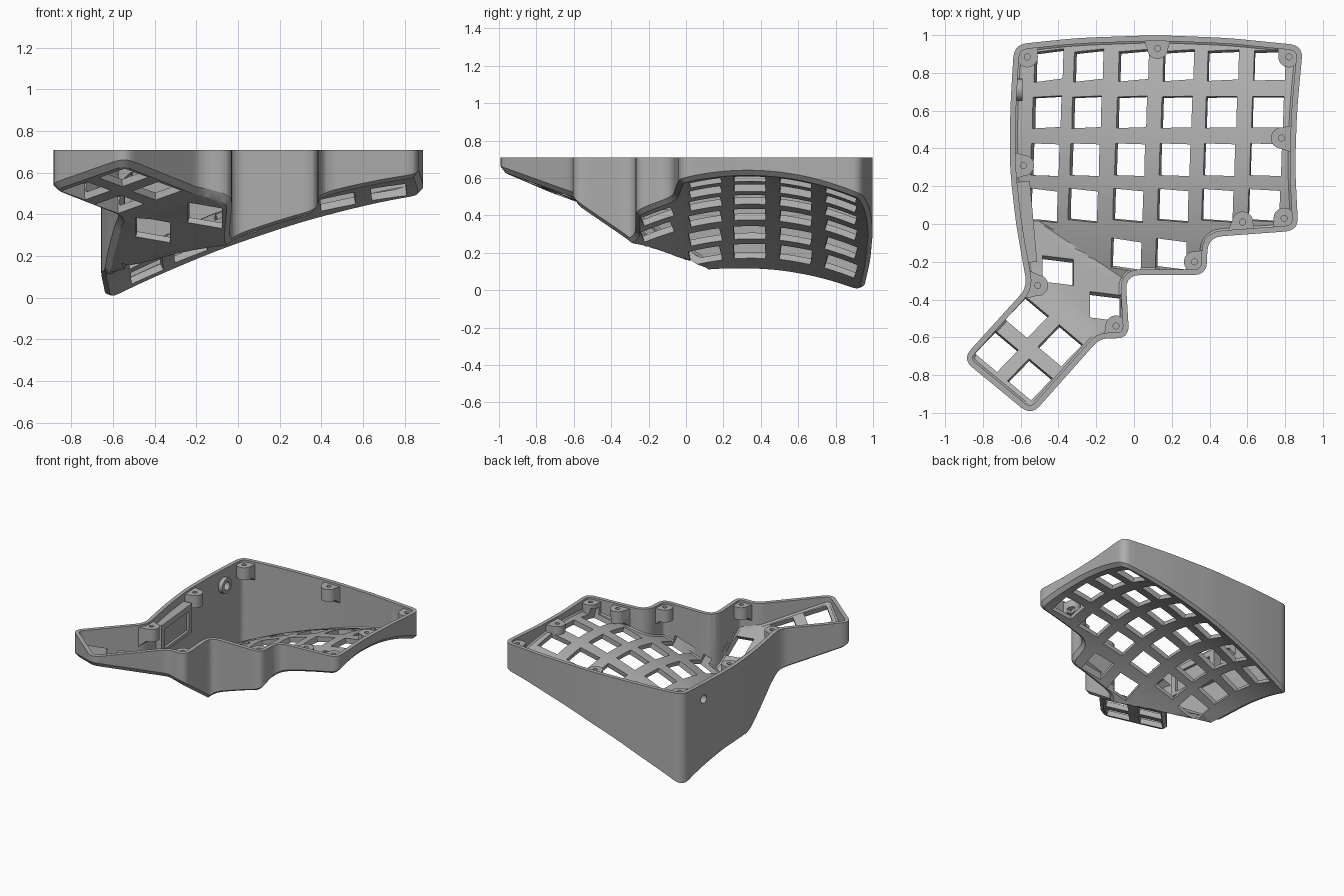
import bpy, bmesh, math
from mathutils import Vector, Matrix

if "Cube" in bpy.data.objects:
    bpy.data.objects.remove(bpy.data.objects["Cube"], do_unlink=True)

RIM = 0.71
grey = bpy.data.materials.new("plain grey")
grey.use_nodes = True
GREY = (0.42, 0.42, 0.42, 1)
grey.diffuse_color = GREY
grey.node_tree.nodes["Principled BSDF"].inputs["Base Color"].default_value = GREY


# Underside height: curved main field, thumb slope and outer thumb plane
def height(x, y):
    main = 0.41 + 0.37 * x - 0.15 * x * x - 0.36 * (y - 0.33) ** 2
    slope = 0.28 - 0.7 * (y + 0.33) - 0.26 * (x + 0.05)
    outer = 0.52 + 0.033 * (x + 0.9) - 0.387 * (y + 0.72)
    return max(main, min(slope, outer))


# Case outline, counter-clockwise: x, y, corner radius
OUTLINE = [
    (-0.635, 0.95, .07), (-0.655, 0.62, .1), (-0.658, 0.3, .1), (-0.625, 0, .1),
    (-0.565, -0.335, .06), (-0.91, -0.715, .07), (-0.545, -1.015, .07),
    (-0.18, -0.605, .05), (-0.025, -0.605, .07), (-0.045, -0.27, .08),
    (0.385, -0.27, .07), (0.39, -0.07, .08), (0.87, -0.035, .07),
    (0.853, 0.3, .1), (0.863, 0.6, .1), (0.895, 0.945, .07),
    (0.5, 0.985, .1), (0.12, 1.0, .1), (-0.3, 0.985, .1)]


def rounded(points, steps=5):
    out = []
    for i, (x, y, r) in enumerate(points):
        p = Vector((x, y))
        a = Vector(points[i - 1][:2]) - p
        b = Vector(points[(i + 1) % len(points)][:2]) - p
        a, b = p + a.normalized() * r, p + b.normalized() * r
        for k in range(steps + 1):
            t = k / steps
            out.append(a * (1 - t) ** 2 + p * 2 * t * (1 - t) + b * t * t)
    return out


def inset(points, d):
    out = []
    for i, p in enumerate(points):
        e1 = (p - points[i - 1]).normalized()
        e2 = (points[(i + 1) % len(points)] - p).normalized()
        n = Vector((-e1.y - e2.y, e1.x + e2.x)).normalized()
        out.append(p + n * d / max(0.5, n.dot(Vector((-e1.y, e1.x)))))
    return out


def make_object(name, bm, helper=False):
    bmesh.ops.recalc_face_normals(bm, faces=bm.faces[:])
    mesh = bpy.data.meshes.new(name)
    bm.to_mesh(mesh)
    bm.free()
    mesh.materials.append(grey)
    ob = bpy.data.objects.new(name, mesh)
    bpy.context.collection.objects.link(ob)
    ob.hide_render = helper
    return ob


# Prism whose floor follows the underside, with a chamfered floor edge
def shell_solid(name, ring, chamfer, lift, top, helper=False):
    bm = bmesh.new()
    a = [bm.verts.new((p.x, p.y, chamfer)) for p in ring]
    b = [bm.verts.new((p.x, p.y, 0)) for p in inset(ring, chamfer)]
    n = len(a)
    for i in range(n):
        j = (i + 1) % n
        bm.faces.new((a[i], a[j], b[j], b[i]))
    bmesh.ops.triangulate(bm, faces=[bm.faces.new(b)])
    cuts = [((i * 0.06, 0, 0), (1, 0, 0)) for i in range(-15, 16)]
    cuts += [((0, i * 0.06, 0), (0, 1, 0)) for i in range(-16, 17)]
    cuts += [((-0.52, 0.02, 0), (0.32, 0.48, 0)), ((-0.57, -0.33, 0), (0.27, 0.4, 0))]
    for co, no in cuts:
        bmesh.ops.bisect_plane(bm, geom=bm.verts[:] + bm.edges[:] + bm.faces[:],
                               dist=1e-5, plane_co=co, plane_no=no)
    for v in bm.verts:
        v.co.z += height(v.co.x, v.co.y) + lift
    rim = [e for e in bm.edges if e.is_boundary]
    new = bmesh.ops.extrude_edge_only(bm, edges=rim)["geom"]
    for v in new:
        if isinstance(v, bmesh.types.BMVert):
            v.co.z = top
    lid = [e for e in new if isinstance(e, bmesh.types.BMEdge) and e.is_boundary]
    bmesh.ops.holes_fill(bm, edges=lid, sides=0)
    bmesh.ops.triangulate(bm, faces=bm.faces[:])
    return make_object(name, bm, helper)


def boolean(target, cutter):
    mod = target.modifiers.new("cut", "BOOLEAN")
    mod.operation, mod.solver, mod.object = "DIFFERENCE", "EXACT", cutter
    bpy.context.view_layer.objects.active = target
    bpy.ops.object.modifier_apply(modifier=mod.name)
    bpy.data.objects.remove(cutter, do_unlink=True)


def add_box(bm, size, matrix):
    bmesh.ops.create_cube(bm, size=1, matrix=matrix @ Matrix.Diagonal((*size, 1)))


def add_cylinder(bm, r, depth, matrix):
    bmesh.ops.create_cone(bm, cap_ends=True, segments=20, radius1=r, radius2=r,
                          depth=depth, matrix=matrix)


ring = rounded(OUTLINE)
case = shell_solid("keyboard_case", ring, 0.025, 0, RIM)
cavity = shell_solid("cavity", inset(ring, 0.03), 0.01, 0.04, RIM + 0.1, True)

# Screw posts: rounded tongues growing from the wall
POSTS = [(-.565, .885), (.125, .93), (.82, .885), (.78, .455), (.795, .03),
         (.575, .01), (.32, -.2), (-.095, -.54), (-.51, -.325), (-.585, .31)]
bm = bmesh.new()
for post in POSTS:
    c = Vector(post)
    wall = min((a.lerp(b, k / 10) for a, b in zip(ring, ring[1:] + ring[:1])
                for k in range(10)), key=lambda p: (p - c).length)
    d = (wall - c).normalized()
    s = Vector((-d.y, d.x))
    reach = (wall - c).length - 0.01
    prof = [(c + s * 0.056 * math.cos(t) - d * 0.056 * math.sin(t), 0.6)
            for t in (math.pi * k / 12 for k in range(13))]
    prof += [(c + d * reach - s * 0.075, 0.55), (c + d * reach + s * 0.075, 0.55)]
    low = [bm.verts.new((p.x, p.y, z)) for p, z in prof]
    high = [bm.verts.new((p.x, p.y, RIM - 0.015)) for p, z in prof]
    bm.faces.new(high)
    for i in range(len(prof)):
        bm.faces.new((low[i - 1], low[i], high[i], high[i - 1]))
    bmesh.ops.triangulate(bm, faces=[bm.faces.new(low[::-1])])

# Socket collar and controller bracket on the side wall
sideways = Matrix.Rotation(math.pi / 2, 4, "Y")
socket = Matrix.Translation((-0.63, 0.71, 0.59)) @ sideways
add_cylinder(bm, 0.06, 0.08, socket)
bracket = Matrix.Translation((-0.577, 0.01, 0.54)) @ Matrix.Rotation(0.09, 4, "Z")
add_box(bm, (0.09, 0.43, 0.22), bracket)
boolean(cavity, make_object("posts", bm, True))
boolean(case, cavity)

# Openings: key wells square to the surface, screw holes, socket, bracket recess
keys = []
for x in (-0.46, -0.25, -0.012, 0.225, 0.46, 0.705):
    rows = [0.835, 0.59, 0.34, 0.1]
    if -0.1 < x < 0.3:
        rows.append(-0.16)
    keys += [(x + 0.04 * (y - 0.45), y, -0.03) for y in rows]
keys += [(-0.405, -0.255, 0), (-0.155, -0.445, 0)]
keys += [(x, y, math.radians(50)) for x, y in
         ((-.57, -.5), (-.73, -.68), (-.39, -.65), (-.55, -.83))]
bm = bmesh.new()
E = 0.02
for x, y, turn in keys:
    gx = (height(x + E, y) - height(x - E, y)) / (2 * E)
    gy = (height(x, y + E) - height(x, y - E)) / (2 * E)
    n = Vector((-gx, -gy, 1)).normalized()
    u = Vector((math.cos(turn), math.sin(turn), 0))
    u = (u - n * u.dot(n)).normalized()
    frame = Matrix((u, n.cross(u), n)).transposed().to_4x4()
    place = Matrix.Translation((x, y, height(x, y) + 0.02))
    add_box(bm, (0.168, 0.168, 0.13), place @ frame)
for x, y in POSTS:
    add_cylinder(bm, 0.016, 0.12, Matrix.Translation((x, y, RIM)))
add_cylinder(bm, 0.032, 0.3, socket)
add_box(bm, (0.04, 0.34, 0.15), bracket @ Matrix.Translation((0.045, 0, -0.01)))
boolean(case, make_object("openings", bm, True))

# Smooth curves, crisp edges
bpy.ops.object.select_all(action="DESELECT")
case.select_set(True)
bpy.context.view_layer.objects.active = case
bpy.ops.object.shade_smooth_by_angle(angle=math.radians(25))
